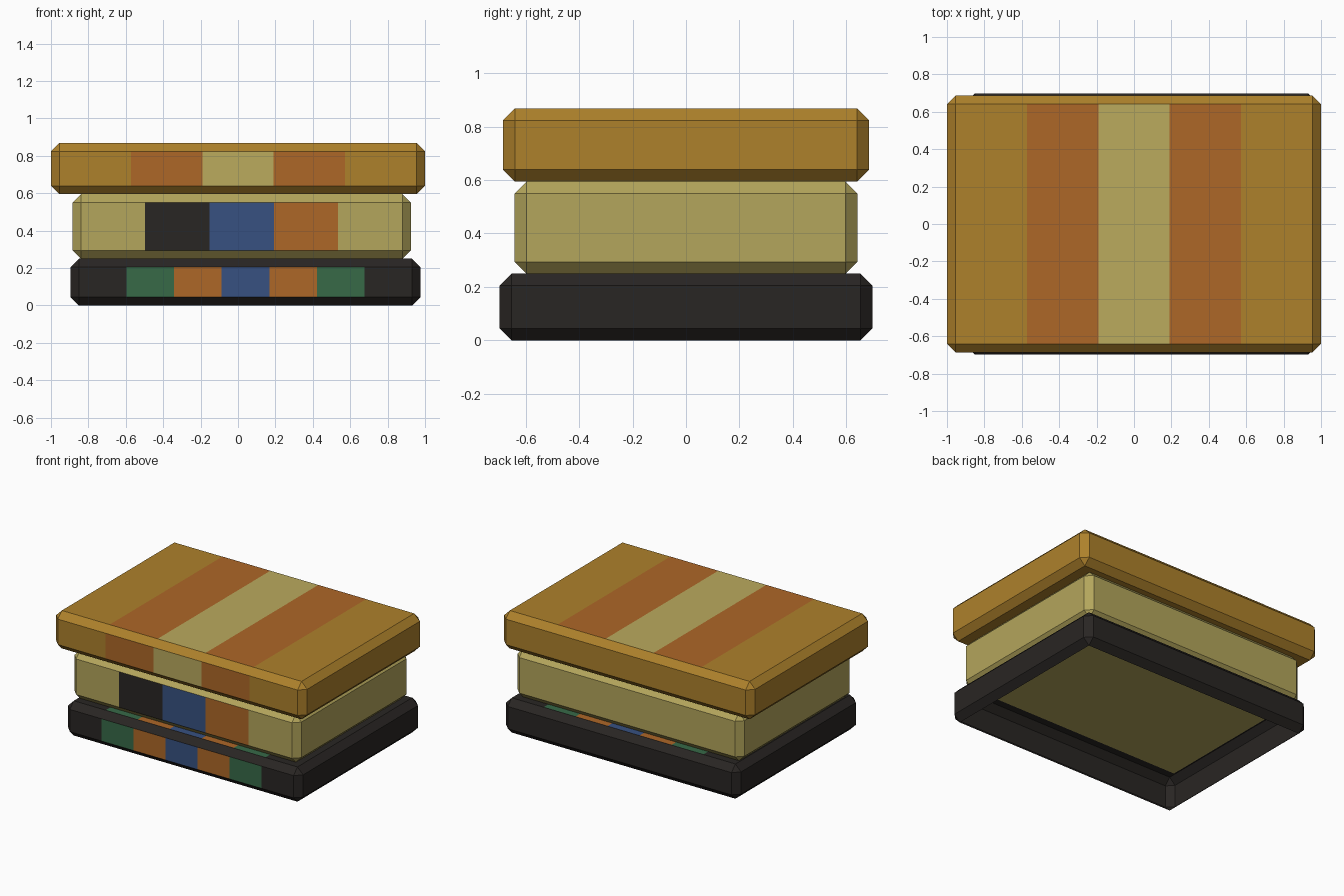
import bpy, bmesh
from mathutils import Vector

if "Cube" in bpy.data.objects:
    bpy.data.objects.remove(bpy.data.objects["Cube"])

BEVEL = 0.045


def material(name, rgb):
    """Material from 0-255 display colour."""
    m = bpy.data.materials.new(name)
    m.diffuse_color = (*[(c / 255) ** 2.2 for c in rgb], 1)
    m.use_nodes = True
    m.node_tree.nodes["Principled BSDF"].inputs["Base Color"].default_value = m.diffuse_color
    return m


MATS = {n: material(n, c) for n, c in {
    "ochre": (172, 128, 47),
    "orange": (172, 103, 44),
    "cream": (185, 169, 94),
    "olive": (178, 164, 92),
    "black": (45, 42, 40),
    "blue": (58, 82, 128),
    "green": (58, 105, 73),
}.items()}


def finish(name, bm, mats):
    me = bpy.data.meshes.new(name)
    bm.to_mesh(me)
    bm.free()
    for m in mats:
        me.materials.append(MATS[m])
    bpy.context.collection.objects.link(bpy.data.objects.new(name, me))


def blanket(name, x0, x1, y, z0, z1, base, stripes, open_bottom=False):
    # folded block with chamfered edges
    bm = bmesh.new()
    bmesh.ops.create_cube(bm, size=1)
    for v in bm.verts:
        v.co = Vector(((x0 + x1) / 2 + v.co.x * (x1 - x0),
                       v.co.y * 2 * y,
                       (z0 + z1) / 2 + v.co.z * (z1 - z0)))
    bmesh.ops.bevel(bm, geom=bm.edges[:], offset=BEVEL, segments=1,
                    profile=0.5, affect='EDGES')
    if open_bottom:
        under = [f for f in bm.faces if f.normal.z < -0.99]
        bmesh.ops.delete(bm, geom=under, context='FACES_ONLY')
    finish(name, bm, [base])

    # woven stripes over the front and top flats
    bm = bmesh.new()
    mats = sorted(set(stripes))
    a, n = x0 + BEVEL, len(stripes) + 2
    w = (x1 - x0 - 2 * BEVEL) / n
    f, t, lift = y - BEVEL, z1 + 0.001, 0.001
    lo, hi = z0 + BEVEL, z1 - BEVEL
    for i, s in enumerate(stripes, 1):
        l, r = a + i * w, a + (i + 1) * w
        for quad in ([(l, -y - lift, lo), (r, -y - lift, lo), (r, -y - lift, hi), (l, -y - lift, hi)],
                     [(l, -f, t), (r, -f, t), (r, f, t), (l, f, t)]):
            face = bm.faces.new([bm.verts.new(p) for p in quad])
            face.material_index = mats.index(s)
    finish(name + "_stripes", bm, mats)


blanket("bottom_blanket", -0.896, 0.976, 0.698, 0, 0.25, "black",
        ["green", "orange", "blue", "orange", "green"], open_bottom=True)
blanket("middle_blanket", -0.885, 0.924, 0.642, 0.249, 0.595, "olive",
        ["black", "blue", "orange"])
blanket("top_blanket", -1, 1, 0.686, 0.595, 0.868, "ochre",
        ["orange", "cream", "orange"])
